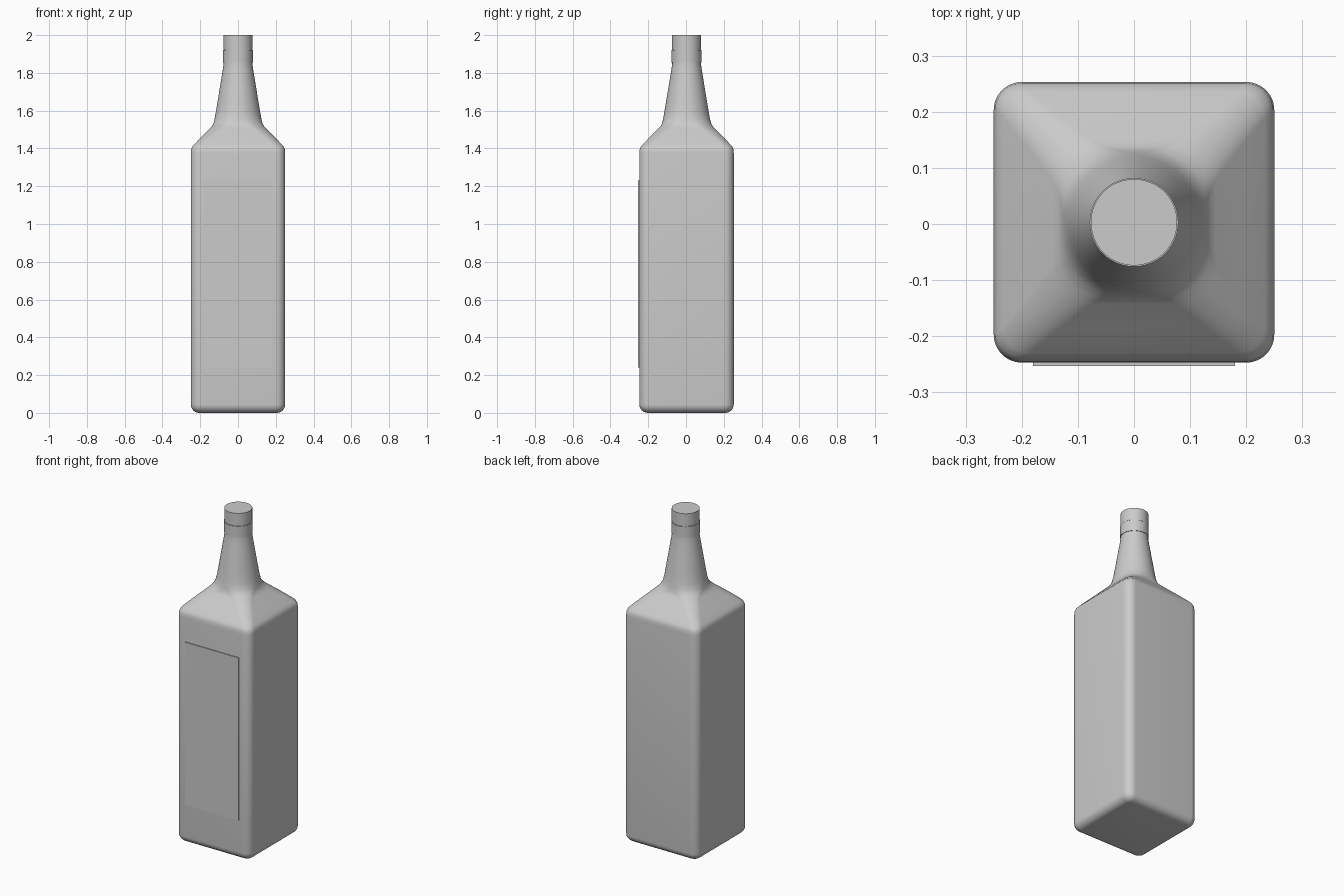
import bpy, bmesh
from math import sin, cos, pi

if "Cube" in bpy.data.objects:
    bpy.data.objects.remove(bpy.data.objects["Cube"])

CY = 0.003  # body axis, so that body plus label is centred on y


def finish(bm, name, angle=0.6):
    bmesh.ops.remove_doubles(bm, verts=bm.verts, dist=1e-5)
    bmesh.ops.recalc_face_normals(bm, faces=bm.faces)
    me = bpy.data.meshes.new(name)
    bm.to_mesh(me)
    bm.free()
    ob = bpy.data.objects.new(name, me)
    bpy.context.collection.objects.link(ob)
    bpy.ops.object.select_all(action='DESELECT')
    ob.select_set(True)
    bpy.context.view_layer.objects.active = ob
    bpy.ops.object.shade_smooth_by_angle(angle=angle)
    return ob


def rounded_square(h, r, n=12):
    """Points of a square of half width h with corner radius r (r = h: circle)."""
    pts = []
    for q in range(4):
        a0 = q * pi / 2
        cx, cy = [(1, 1), (-1, 1), (-1, -1), (1, -1)][q]
        for i in range(n + 1):
            a = a0 + i * pi / 2 / n
            pts.append((cx * (h - r) + r * cos(a), cy * (h - r) + r * sin(a)))
    return pts


def loft(name, sections, angle=0.6):
    """Closed skin through (z, half width, corner radius) sections."""
    bm = bmesh.new()
    rings = [[bm.verts.new((x, y + CY, z)) for x, y in rounded_square(h, r)]
             for z, h, r in sections]
    for a, b in zip(rings, rings[1:]):
        for i in range(len(a)):
            j = (i + 1) % len(a)
            bm.faces.new((a[i], a[j], b[j], b[i]))
    bm.faces.new(rings[0][::-1])
    bm.faces.new(rings[-1])
    return finish(bm, name, angle)


# Bottle: rounded foot, square body, pyramid shoulder, round tapering neck
foot = []
for i in range(7):
    a = i * pi / 12
    foot.append((0.045 * (1 - sin(a)), 0.205 + 0.045 * cos(a), 0.012 + 0.038 * cos(a)))
foot.reverse()
foot = sorted(foot)
body = [(1.375, 0.25, 0.05), (1.395, 0.248, 0.05), (1.408, 0.243, 0.049),
        (1.42, 0.233, 0.048), (1.465, 0.19, 0.056), (1.51, 0.145, 0.07),
        (1.522, 0.135, 0.08), (1.535, 0.129, 0.1), (1.555, 0.124, 0.115)]
neck = [(z, r, r) for z, r in [(1.59, 0.118), (1.65, 0.108), (1.75, 0.0915),
                               (1.82, 0.080), (1.85, 0.076), (1.93, 0.074)]]
loft("bottle", foot + body + neck)

# Cap and the collar ring below it
loft("neck_collar", [(z, r, r) for z, r in [(1.855, 0.079), (1.922, 0.079)]])
loft("cap", [(z, r, r) for z, r in [(1.924, 0.077), (2.0, 0.077)]])

# Front label: thin raised panel
bm = bmesh.new()
bmesh.ops.create_cube(bm, size=1)
for v in bm.verts:
    v.co = (v.co.x * 0.36, v.co.y * 0.012 - 0.247, v.co.z * 0.99 + 0.735)
finish(bm, "front_label")
